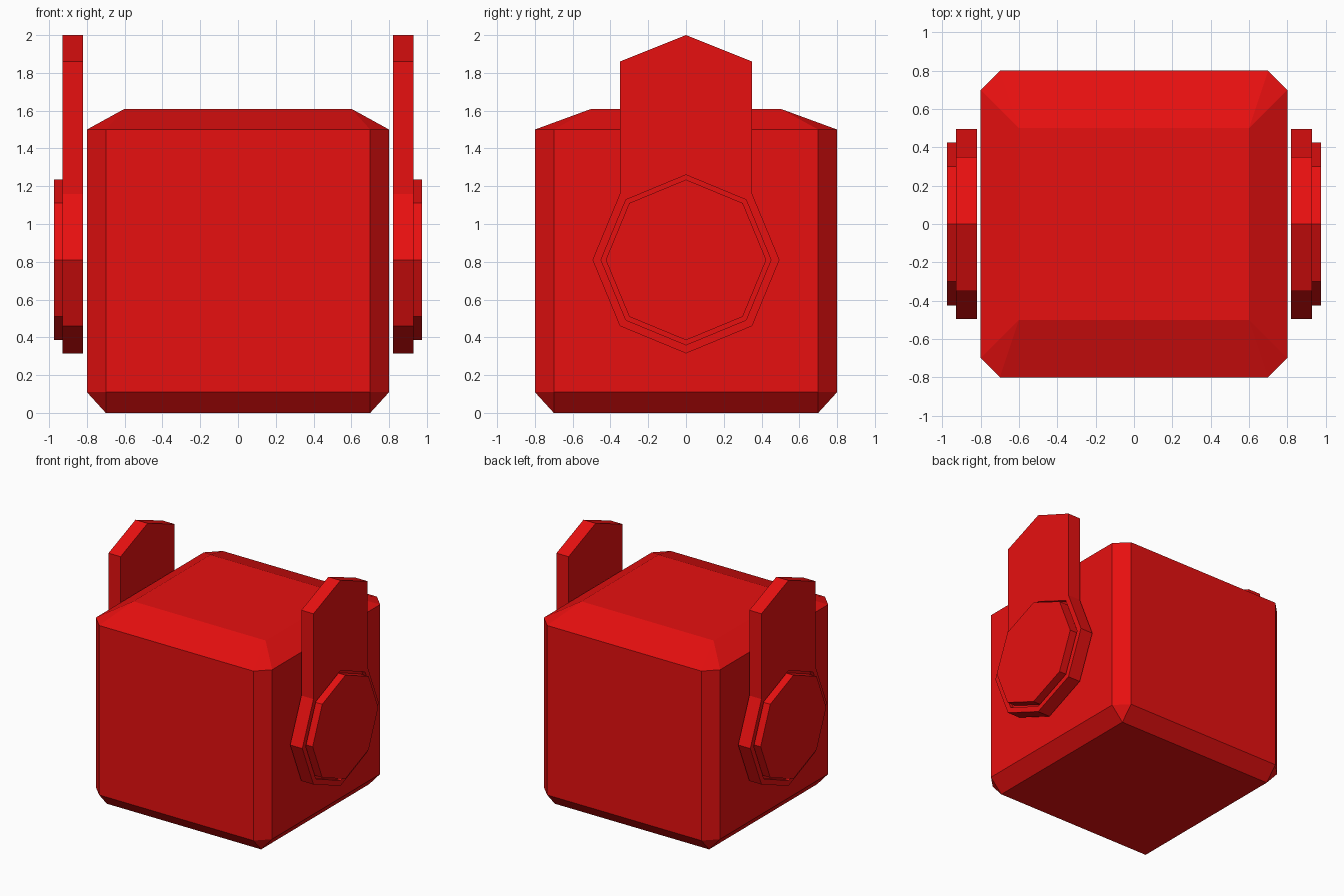
import bpy
import bmesh
from math import sin, cos, pi

cube = bpy.data.objects.get("Cube")
if cube:
    bpy.data.objects.remove(cube, do_unlink=True)

red = bpy.data.materials.new("red")
red.use_nodes = True
colour = (0.8, 0.005, 0.005, 1)
red.diffuse_color = colour
red.node_tree.nodes["Principled BSDF"].inputs["Base Color"].default_value = colour


def finish(name, bm):
    """Turn a bmesh into a flat-shaded red object."""
    bmesh.ops.recalc_face_normals(bm, faces=bm.faces)
    mesh = bpy.data.meshes.new(name)
    bm.to_mesh(mesh)
    bm.free()
    mesh.materials.append(red)
    obj = bpy.data.objects.new(name, mesh)
    bpy.context.collection.objects.link(obj)
    return obj


# Body: chamfered box with a wider slope around the lid
LOW, HIGH, TOP = 0.11, 1.5, 1.61
bm = bmesh.new()
for sx in (-1, 1):
    for sy in (-1, 1):
        bm.verts.new((sx * 0.7, sy * 0.7, 0))
        for z in (LOW, HIGH):
            bm.verts.new((sx * 0.8, sy * 0.7, z))
            bm.verts.new((sx * 0.7, sy * 0.8, z))
        bm.verts.new((sx * 0.6, sy * 0.5, TOP))
bmesh.ops.convex_hull(bm, input=bm.verts)
bmesh.ops.dissolve_limit(bm, angle_limit=0.01, verts=bm.verts, edges=bm.edges)
finish("body", bm)


# Side arms: upright pointed plate with a rounded foot and a hub set in a groove
INNER, OUTER, HUB, GROOVE = 0.82, 0.93, 0.975, 0.90
AXIS = 0.81


def octagon(radius):
    """Octagon points as (y, z), starting at the top."""
    return [(radius * sin(k * pi / 4), AXIS + radius * cos(k * pi / 4)) for k in range(8)]


def build_arm(name, side):
    bm = bmesh.new()

    def loop(points, x):
        return [bm.verts.new((side * x, y, z)) for y, z in points]

    def bridge(a, b):
        for i in range(len(a)):
            j = (i + 1) % len(a)
            bm.faces.new((a[i], a[j], b[j], b[i]))

    # apex, right shoulder, foot of seven points, left shoulder
    outline = [(0, 2.0), (0.35, 1.86)] + octagon(0.495)[1:] + [(-0.35, 1.86)]
    back = loop(outline, INNER)
    front = loop(outline, OUTER)
    bm.faces.new(back)
    bridge(back, front)

    # plate face around the round opening
    rim = loop(octagon(0.45), OUTER)
    foot = front[2:9]
    for i in range(6):
        bm.faces.new((foot[i], foot[i + 1], rim[i + 2], rim[i + 1]))
    bm.faces.new((front[0], front[1], foot[0], rim[1], rim[0]))
    bm.faces.new((front[0], front[9], foot[6], rim[7], rim[0]))

    # groove and hub
    floor = loop(octagon(0.45), GROOVE)
    hub_base = loop(octagon(0.425), GROOVE)
    hub_top = loop(octagon(0.425), HUB)
    bridge(rim, floor)
    bridge(floor, hub_base)
    bridge(hub_base, hub_top)
    bm.faces.new(hub_top)
    finish(name, bm)


build_arm("left_arm", 1)
build_arm("right_arm", -1)
